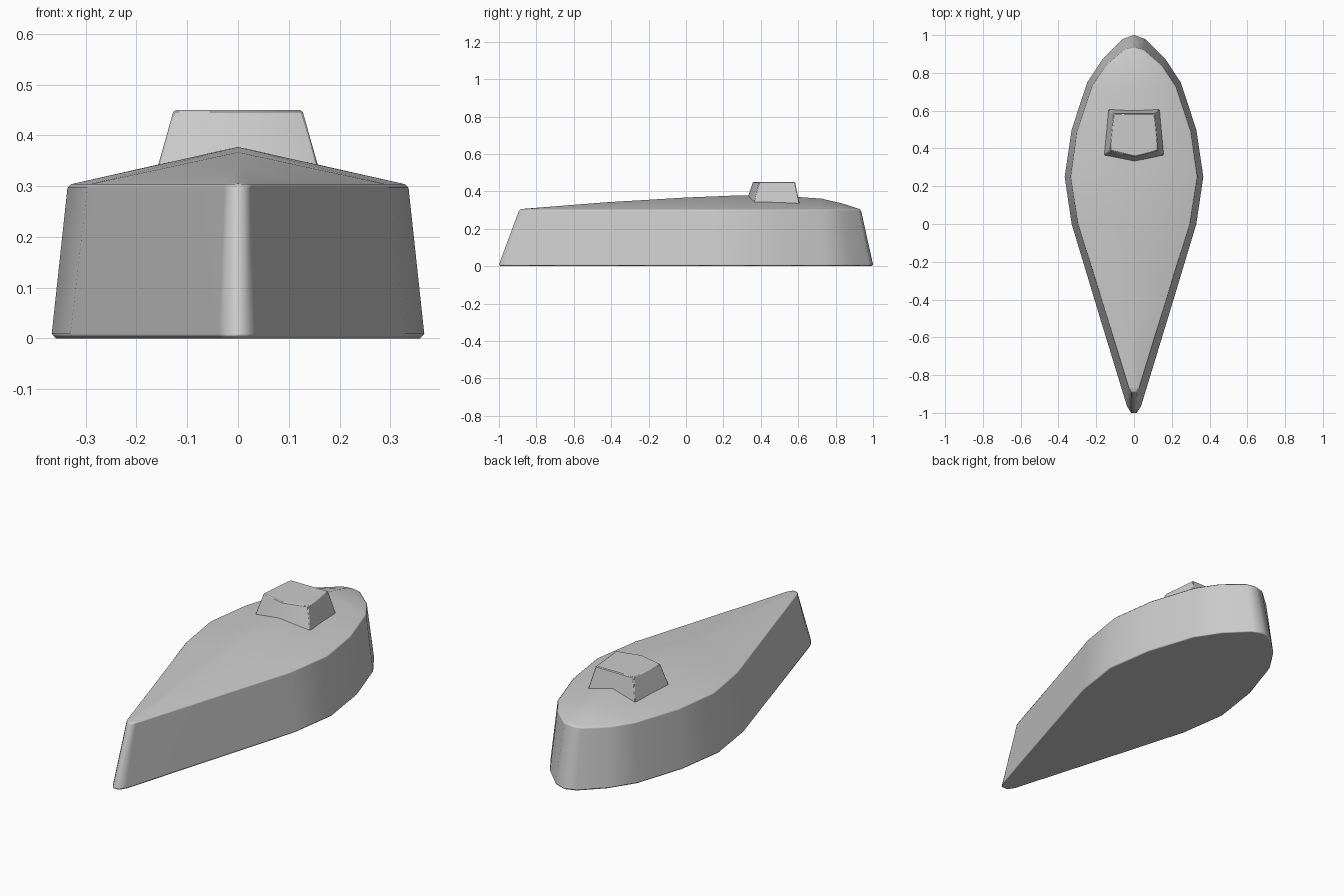
import bpy, bmesh

if "Cube" in bpy.data.objects:
    bpy.data.objects.remove(bpy.data.objects["Cube"])


def ring(bm, pts, z):
    # right half outline (bow to stern) plus its mirror image, as one closed loop
    right = [bm.verts.new((x, y, z)) for x, y in pts]
    left = [v if x == 0 else bm.verts.new((-x, y, z)) for v, (x, y) in zip(right, pts)]
    return right, left


def loop_of(r):
    right, left = r
    out = list(right)
    for v in reversed(left):
        if v not in out:
            out.append(v)
    return out


def bridge(bm, a, b):
    la, lb = loop_of(a), loop_of(b)
    for i in range(len(la)):
        j = (i + 1) % len(la)
        vs = list(dict.fromkeys((la[i], la[j], lb[j], lb[i])))
        bm.faces.new(vs)


def finish(bm, name, angle=None):
    bmesh.ops.recalc_face_normals(bm, faces=bm.faces)
    me = bpy.data.meshes.new(name)
    bm.to_mesh(me)
    bm.free()
    ob = bpy.data.objects.new(name, me)
    bpy.context.collection.objects.link(ob)
    bpy.ops.object.select_all(action='DESELECT')
    ob.select_set(True)
    bpy.context.view_layer.objects.active = ob
    if angle is None:
        bpy.ops.object.shade_smooth()
        mod = ob.modifiers.new("soft_normals", 'WEIGHTED_NORMAL')
        mod.weight = 80
    else:
        bpy.ops.object.shade_smooth_by_angle(angle=angle)
    return ob


# hull with a peaked, gently arched deck
base = [(0.015, -1.0), (0.037, -0.965), (0.182, -0.49), (0.33, 0.0), (0.367, 0.25),
        (0.33, 0.5), (0.247, 0.75), (0.165, 0.875), (0.058, 0.98), (0, 1.0)]
top = [(0.012, -0.893), (0.027, -0.87), (0.16, -0.44), (0.297, 0.0), (0.336, 0.25),
       (0.302, 0.49), (0.222, 0.73), (0.148, 0.84), (0.05, 0.925), (0, 0.936)]
ridge_z = [0.305, 0.307, 0.341, 0.367, 0.377, 0.378, 0.361, 0.336, 0.309]


def shrink(pts, s, sy):
    return [(x * s, y * sy) for x, y in pts]


bm = bmesh.new()
rings = [ring(bm, shrink(base, 0.976, 0.992), 0), ring(bm, base, 0.009),
         ring(bm, top, 0.297), ring(bm, shrink(top, 0.978, 0.992), 0.304)]
for a, b in zip(rings, rings[1:]):
    bridge(bm, a, b)
bm.faces.new(loop_of(rings[0]))
right, left = rings[-1]
ridge = [bm.verts.new((0, v.co.y, z)) for v, z in zip(right, ridge_z)] + [right[-1]]
bm.faces.new((right[0], ridge[0], left[0]))
for i in range(len(right) - 1):
    for side in (right, left):
        bm.faces.new(list(dict.fromkeys((side[i], side[i + 1], ridge[i + 1], ridge[i]))))
finish(bm, "hull")

# tapered cabin with a pointed front
cab_base = [(0, 0.309), (0.168, 0.356), (0.142, 0.613), (0, 0.613)]
cab_top = [(0, 0.358), (0.127, 0.39), (0.108, 0.583), (0, 0.583)]
bm = bmesh.new()
lo, hi = ring(bm, cab_base, 0.305), ring(bm, cab_top, 0.45)
bridge(bm, lo, hi)
bm.faces.new(loop_of(lo))
bm.faces.new(loop_of(hi))
cab = finish(bm, "cabin", 0.5)
bev = cab.modifiers.new("edge_bevel", 'BEVEL')
bev.width = 0.004
bev.segments = 1
